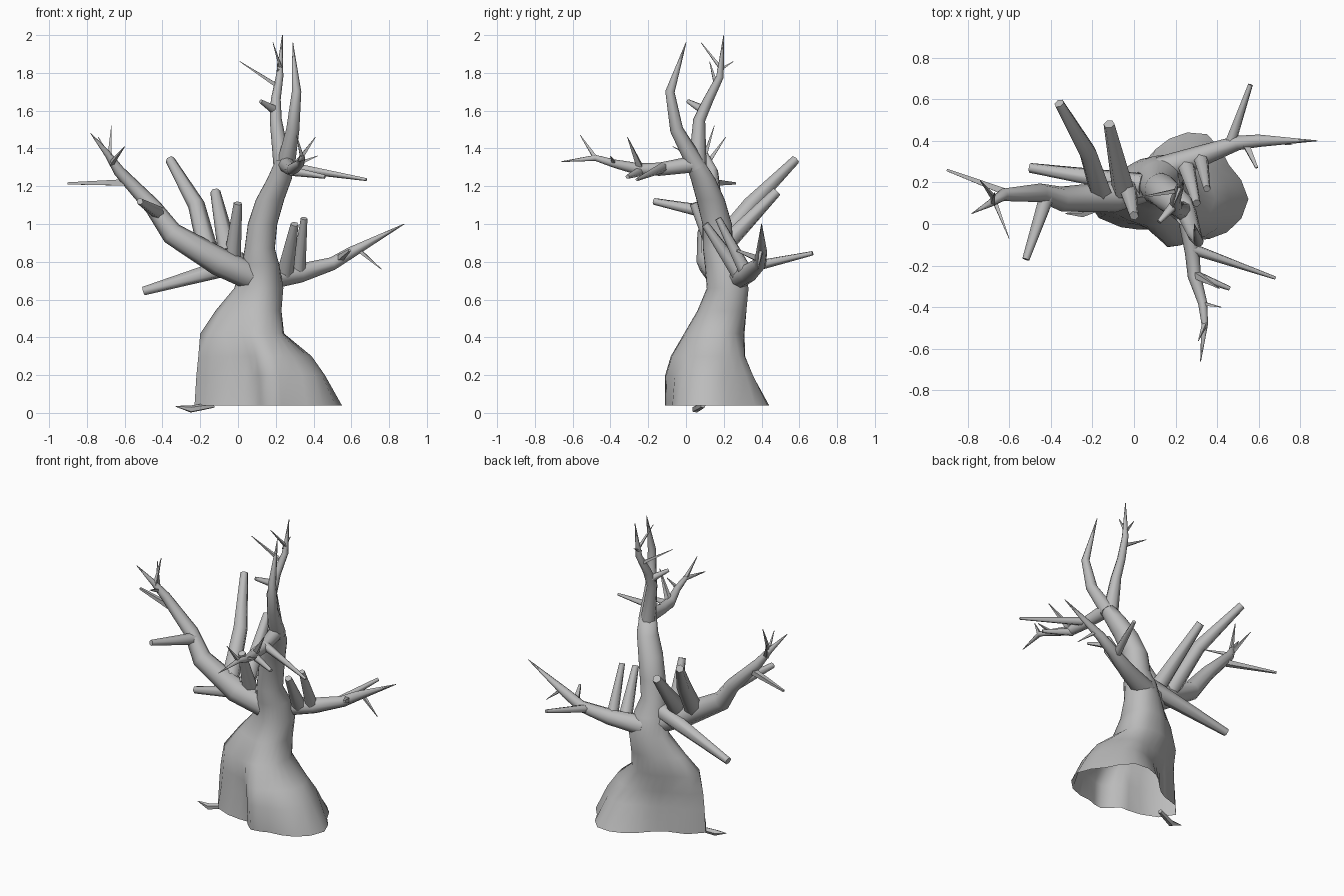
import bpy, bmesh, math
from mathutils import Vector

cube = bpy.data.objects.get("Cube")
if cube:
    bpy.data.objects.remove(cube, do_unlink=True)

# One plain bark material
bark = bpy.data.materials.new("grey_bark")
bark.use_nodes = True
bark.diffuse_color = (.5, .5, .5, 1)
bark.node_tree.nodes["Principled BSDF"].inputs["Base Color"].default_value = bark.diffuse_color


def finish(name, bm):
    """Turn a bmesh into a named, shaded object."""
    bmesh.ops.recalc_face_normals(bm, faces=bm.faces)
    mesh = bpy.data.meshes.new(name)
    bm.to_mesh(mesh)
    bm.free()
    mesh.materials.append(bark)
    obj = bpy.data.objects.new(name, mesh)
    bpy.context.collection.objects.link(obj)
    bpy.ops.object.select_all(action='DESELECT')
    obj.select_set(True)
    bpy.context.view_layer.objects.active = obj
    bpy.ops.object.shade_smooth_by_angle(angle=math.radians(65))


def bridge(bm, rings):
    """Join consecutive closed rings of vertices with quads."""
    for low, high in zip(rings, rings[1:]):
        for i in range(len(low)):
            j = (i + 1) % len(low)
            bm.faces.new((low[i], low[j], high[j], high[i]))


def limb(name, path, sides=8):
    """Sweep a tapering polygon along (x, y, z, radius) points; zero radius gives a point."""
    points = [Vector(p[:3]) for p in path]
    bm = bmesh.new()
    rings = []
    normal = None
    for i, point in enumerate(points):
        before = points[max(i - 1, 0)]
        after = points[min(i + 1, len(points) - 1)]
        tangent = (after - before).normalized()
        if normal is None:
            normal = tangent.orthogonal()
        normal = (normal - tangent * normal.dot(tangent)).normalized()
        side = tangent.cross(normal)
        radius = max(path[i][3], .002)
        ring = []
        for k in range(sides):
            turn = math.tau * k / sides
            offset = normal * math.cos(turn) + side * math.sin(turn)
            ring.append(bm.verts.new(point + offset * radius))
        rings.append(ring)
    bridge(bm, rings)
    bm.faces.new(rings[0])
    bm.faces.new(rings[-1])
    finish(name, bm)


def twig(name, start, end, thick=.015, tip=0):
    """A straight twig or sawn stub."""
    limb(name, [(*start, thick), (*end, tip)], 4 if thick < .025 else 6)


def smooth_radius(radii, position):
    """Cyclic Catmull-Rom blend between the lobe radii."""
    count = len(radii)
    i = int(position)
    t = position - i
    a, b, c, d = (radii[(i + k) % count] for k in (-1, 0, 1, 2))
    return b + t * (c - a + t * (2 * a - 5 * b + 4 * c - d + t * (3 * (b - c) + d - a))) / 2


# Flared trunk base, open below: centre x, y, height, then radii anticlockwise from +x
flare = [
    (.17, .12, .04, (.38, .33, .36, .29, .22, .24, .40, .27, .17, .23, .23, .32)),
    (.16, .12, .20, (.30, .28, .27, .21, .19, .23, .38, .23, .16, .23, .23, .28)),
    (.14, .12, .30, (.25, .23, .22, .18, .18, .22, .35, .21, .16, .20, .20, .22)),
    (.10, .14, .42, (.14, .16, .17, .17, .18, .21, .30, .20, .16, .15, .15, .15)),
    (.10, .19, .54, (.13, .14, .14, .13, .14, .16, .22, .16, .13, .13, .13, .13)),
    (.12, .22, .66, (.12, .12, .12, .11, .11, .12, .14, .12, .11, .11, .11, .11)),
    (.12, .20, .78, (.10,) * 12),
    (.115, .17, .87, (.08,) * 12),
    (.13, .165, 1, (.078,) * 12),
    (.17, .13, 1.13, (.075,) * 12),
    (.22, .09, 1.24, (.065,) * 12),
    (.25, .04, 1.34, (.05,) * 12),
]
SEGMENTS = 24
bm = bmesh.new()
rings = []
for x, y, z, radii in flare:
    ring = []
    for k in range(SEGMENTS):
        turn = math.tau * k / SEGMENTS
        radius = smooth_radius(radii, k * len(radii) / SEGMENTS)
        ring.append(bm.verts.new((x + radius * math.cos(turn), y + radius * math.sin(turn), z)))
    rings.append(ring)
bridge(bm, rings)
bm.faces.new(rings[-1])
finish("trunk", bm)
limb("root_toe", [(-.13, .09, .04, .015), (-.25, .05, .02, .02), (-.33, .05, .035, 0)], 5)

# Main limbs
limb("right_limb", [(.08, .19, .72, .075), (-.1, .13, .8, .075), (-.35, .12, .95, .06),
                    (-.45, .15, 1.09, .045), (-.63, .14, 1.28, .03), (-.69, .1, 1.37, .018),
                    (-.78, .05, 1.48, 0)])
limb("left_limb", [(.13, .26, .71, .065), (.33, .33, .74, .05), (.5, .39, .79, .035),
                   (.6, .4, .85, .03), (.88, .4, 1, 0)])
limb("front_leader", [(.25, .06, 1.3, .05), (.29, -.05, 1.5, .035), (.31, -.085, 1.7, .025),
                      (.29, 0, 1.96, 0)])
limb("back_leader", [(.24, .06, 1.28, .05), (.2, .07, 1.55, .032), (.2, .12, 1.66, .026),
                     (.22, .18, 1.78, .02), (.235, .2, 2, 0)])
limb("front_limb", [(.25, .06, 1.32, .045), (.28, -.14, 1.29, .035), (.29, -.25, 1.29, .032),
                    (.33, -.38, 1.32, .022), (.34, -.48, 1.35, .016), (.32, -.66, 1.33, 0)])

# Sawn stubs
limb("back_stub_tall", [(-.16, .15, .86, .055), (-.22, .34, 1.1, .045), (-.36, .58, 1.34, .025)], 6)
twig("back_stub_short", (-.05, .16, .84), (-.12, .48, 1.17), .055, .027)
twig("front_stub", (-.03, .17, .82), (0, .04, 1.11), .046, .023)
twig("low_stub", (.04, .19, .8), (-.5, .27, .645), .055, .024)
twig("right_limb_stub", (-.42, .13, 1.06), (-.52, -.17, 1.12), .037, .018)
twig("left_limb_stub_inner", (.25, .28, .74), (.3, .1, 1), .044, .021)
twig("left_limb_stub_outer", (.32, .32, .74), (.35, .17, 1.03), .038, .018)

# Fine twigs
twig("right_twig_long", (-.58, .14, 1.22), (-.9, .26, 1.215), .024, .008)
twig("right_twig_up", (-.68, .1, 1.36), (-.67, .15, 1.52))
twig("right_twig_back", (-.67, .12, 1.33), (-.74, .21, 1.46))
twig("right_twig_front", (-.67, .11, 1.32), (-.6, -.07, 1.41))
twig("left_twig_back", (.46, .38, .78), (.56, .67, .845), .028, .012)
twig("left_twig_front", (.53, .4, .81), (.59, .27, .86), .024, .009)
twig("left_twig_low", (.63, .4, .87), (.76, .38, .76))
twig("front_twig_long", (.28, -.12, 1.3), (.68, -.26, 1.235), .028, .008)
twig("front_twig_high", (.29, -.24, 1.29), (.41, -.31, 1.46), .024)
twig("front_twig_low", (.28, -.24, 1.28), (.46, -.31, 1.25), .026, .011)
twig("front_twig_outer", (.32, -.38, 1.32), (.42, -.4, 1.36))
twig("front_twig_tip", (.34, -.48, 1.35), (.31, -.56, 1.47))
twig("leader_stub", (.2, .1, 1.6), (.12, .01, 1.65), .026, .011)
twig("leader_twig_side", (.21, .16, 1.73), (.01, .125, 1.86))
twig("leader_twig_back", (.215, .17, 1.81), (.21, .25, 1.86), .012)
twig("leader_twig_top", (.225, .18, 1.83), (.185, .08, 1.96), .012)
